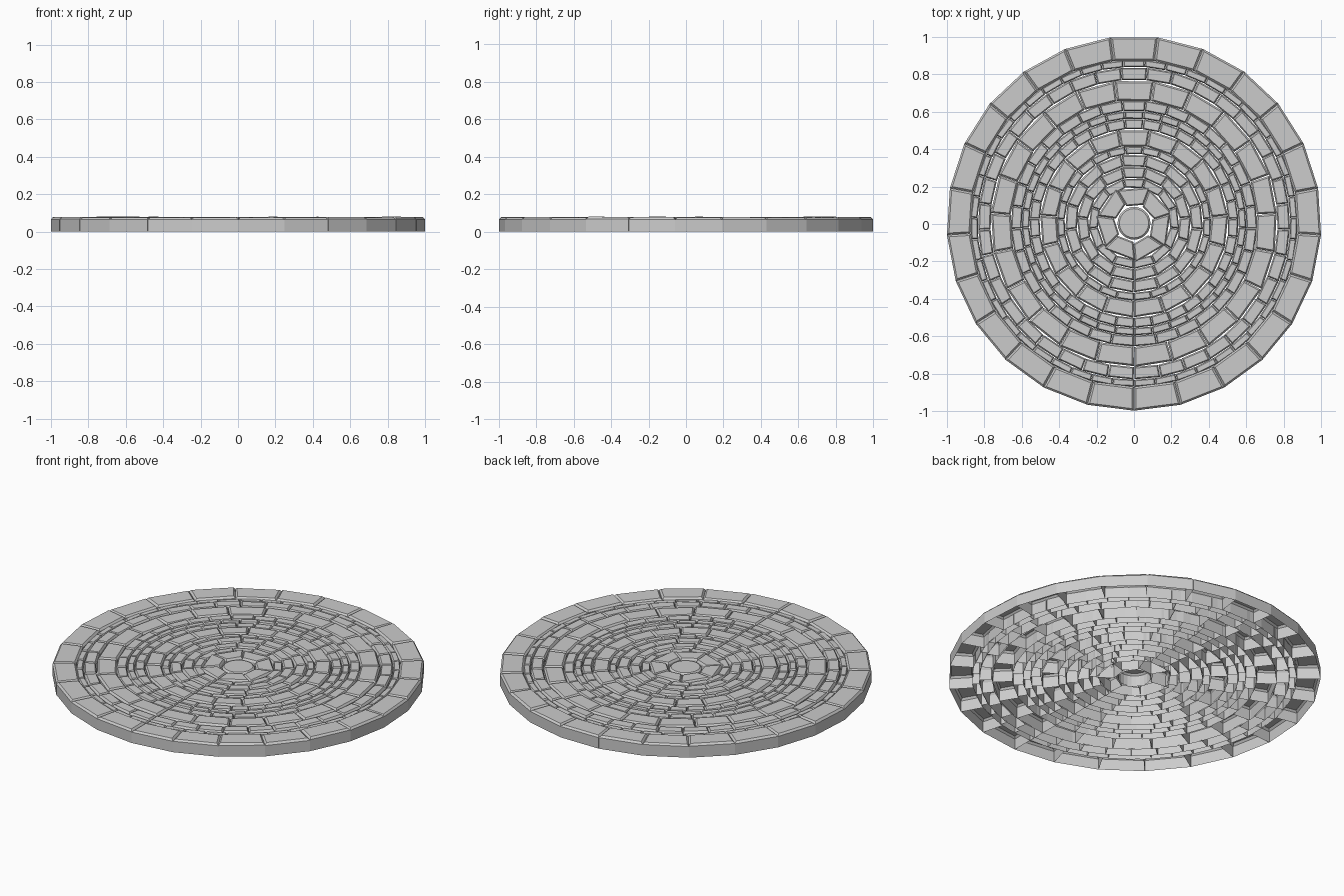
import bpy, bmesh, random
from math import sin, cos, pi, radians
from mathutils import Vector, Matrix

if "Cube" in bpy.data.objects:
    bpy.data.objects.remove(bpy.data.objects["Cube"])

random.seed(4)
SHIFT = Vector((0, 0.004, 0))


def finish(bm, name):
    me = bpy.data.meshes.new(name)
    bm.to_mesh(me)
    bm.free()
    ob = bpy.data.objects.new(name, me)
    ob.location = SHIFT
    bpy.context.collection.objects.link(ob)
    return ob


def add_stone(bm, r0, r1, mid, half, h, chamfer, twist=0.0, jitter=0.0):
    """Open-bottomed wedge block with a chamfered top."""
    centre = Vector((cos(mid), sin(mid), 0)) * (r0 + r1) / 2
    rot = Matrix.Rotation(twist, 3, 'Z')
    base = []
    for r, a in ((r0, mid - half), (r1, mid - half), (r1, mid + half), (r0, mid + half)):
        p = Vector((r * cos(a), r * sin(a), 0))
        base.append(centre + rot @ (p - centre))

    # inset outline for the flat top
    top = []
    for i in range(4):
        p = base[i]
        e1 = (base[(i + 1) % 4] - p).normalized()
        e0 = (base[i - 1] - p).normalized()
        top.append(p + (e0 + e1) * chamfer)
    tilt = [random.uniform(-jitter, jitter) for _ in range(4)]
    up = Vector((0, 0, 1))
    rows = [
        [bm.verts.new(p) for p in base],
        [bm.verts.new(p + up * (h - 0.011)) for p in base],
        [bm.verts.new(p + up * (h + t)) for p, t in zip(top, tilt)],
    ]
    for lo, hi in zip(rows, rows[1:]):
        for i in range(4):
            j = (i + 1) % 4
            bm.faces.new((lo[i], lo[j], hi[j], hi[i]))
    bm.faces.new(rows[2])


# name, inner radius, outer radius, stone count, height, chamfer
RINGS = [
    ("rim_stones", 0.875, 1.002, 25, 0.077, 0.010),
    ("rim_border_stones", 0.836, 0.874, 47, 0.068, 0.006),
    ("outer_small_stones", 0.768, 0.834, 37, 0.075, 0.007),
    ("outer_wide_stones", 0.660, 0.766, 23, 0.076, 0.009),
    ("middle_small_stones", 0.602, 0.658, 33, 0.073, 0.006),
    ("middle_narrow_stones", 0.560, 0.600, 37, 0.074, 0.006),
    ("middle_inner_stones", 0.505, 0.558, 35, 0.074, 0.006),
    ("inner_wide_stones", 0.415, 0.503, 19, 0.077, 0.008),
    ("inner_narrow_stones", 0.372, 0.413, 27, 0.074, 0.006),
    ("inner_stones", 0.308, 0.370, 17, 0.076, 0.007),
    ("core_outer_stones", 0.246, 0.306, 15, 0.076, 0.007),
    ("core_inner_stones", 0.195, 0.244, 13, 0.074, 0.006),
]

# concentric rings of paving stones
for k, (name, r0, r1, n, h, c) in enumerate(RINGS):
    bm = bmesh.new()
    step = 2 * pi / n
    for i in range(n):
        mid = pi / 2 + i * step
        spread = 0 if k == 0 else random.uniform(-0.01, 0.01)
        add_stone(bm, r0, r1, mid, step / 2 * (0.998 if k == 0 else 0.985 + spread),
                  h + random.uniform(-0.002, 0.002), c,
                  twist=0 if k == 0 else radians(random.uniform(-1.5, 1.5)),
                  jitter=0.0015)
    finish(bm, name)

# pinwheel of overlapping stones around the centre
bm = bmesh.new()
for i in range(7):
    add_stone(bm, 0.105, 0.205, pi / 2 + i * 2 * pi / 7, pi / 7,
              0.077 + 0.001 * (i % 3), 0.008, twist=radians(5))
finish(bm, "hub_stones")

# round centre stone
bm = bmesh.new()
N = 24
rows = []
for r, z in ((0.088, 0), (0.088, 0.064), (0.078, 0.074)):
    rows.append([bm.verts.new((r * cos(2 * pi * i / N), r * sin(2 * pi * i / N), z))
                 for i in range(N)])
for lo, hi in zip(rows, rows[1:]):
    for i in range(N):
        j = (i + 1) % N
        bm.faces.new((lo[i], lo[j], hi[j], hi[i]))
bm.faces.new(rows[2])
finish(bm, "centre_stone")
